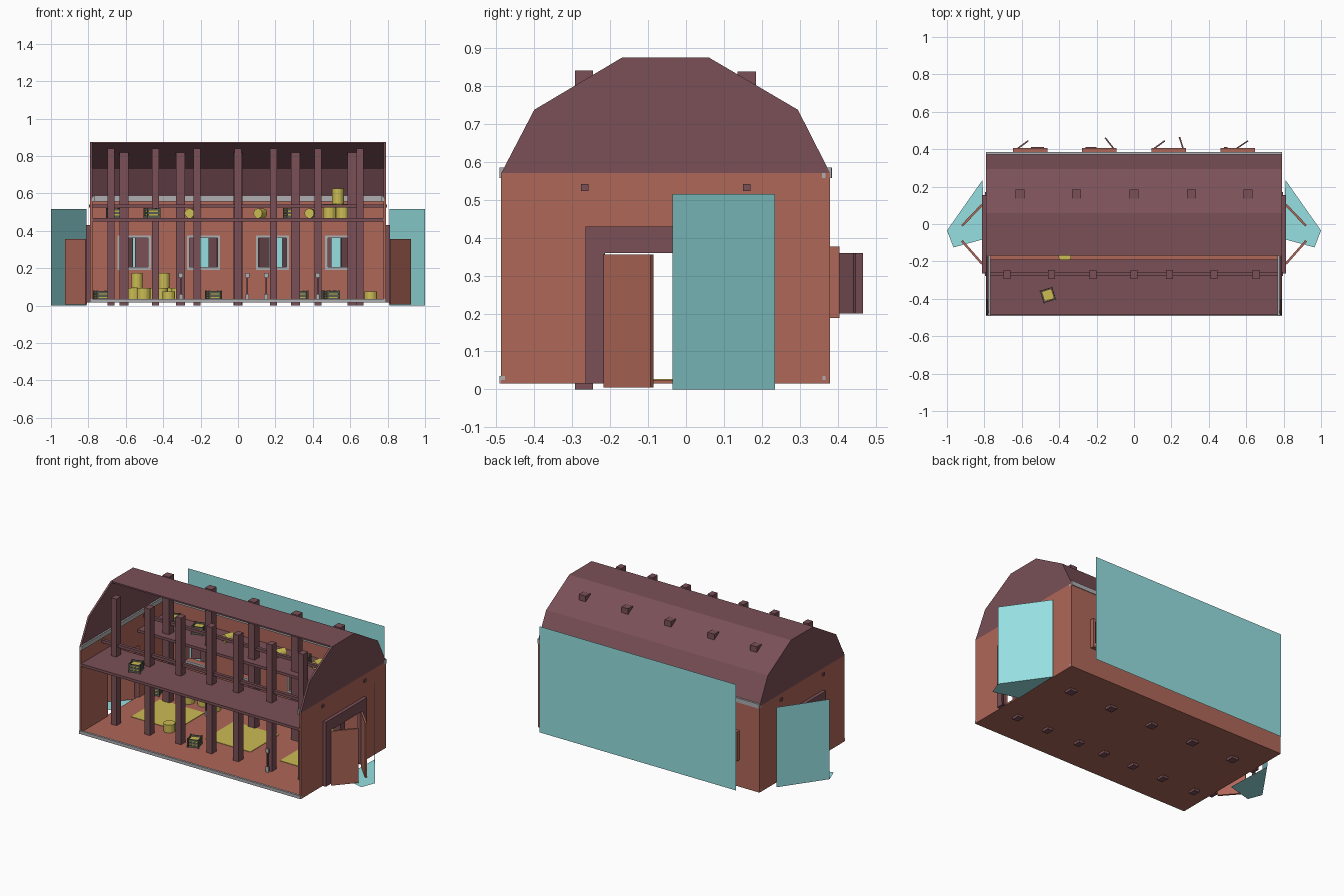
import bpy, bmesh, math, random
from mathutils import Matrix, Vector

if "Cube" in bpy.data.objects:
    bpy.data.objects.remove(bpy.data.objects["Cube"])
random.seed(4)

def mat(name, r, g, b):
    m = bpy.data.materials.new(name)
    lin = [((c / 255 + 0.055) / 1.055) ** 2.4 for c in (r, g, b)]
    m.diffuse_color = (*lin, 1)
    m.use_nodes = True
    m.node_tree.nodes["Principled BSDF"].inputs["Base Color"].default_value = m.diffuse_color
    return m

RED = mat("terracotta", 175, 103, 88)
PURPLE = mat("purple brown wood", 122, 80, 87)
BLUE = mat("pale blue", 150, 224, 226)
HAY = mat("hay yellow", 204, 188, 84)
GREY = mat("grey trim", 175, 175, 178)
OLIVE = mat("dark olive", 96, 100, 88)

def finish(name, bm, m):
    me = bpy.data.meshes.new(name)
    bm.to_mesh(me)
    bm.free()
    me.materials.append(m)
    ob = bpy.data.objects.new(name, me)
    bpy.context.collection.objects.link(ob)
    return ob

def add_box(bm, x0, x1, y0, y1, z0, z1, M=Matrix()):
    S = Matrix.Translation(((x0+x1)/2, (y0+y1)/2, (z0+z1)/2)) @ Matrix.Diagonal((x1-x0, y1-y0, z1-z0, 1))
    bmesh.ops.create_cube(bm, size=1, matrix=M @ S)

def boxes(name, m, items):
    bm = bmesh.new()
    for b in items:
        add_box(bm, *b)
    return finish(name, bm, m)

def sheet(name, m, pts):
    bm = bmesh.new()
    bm.faces.new([bm.verts.new(p) for p in pts])
    return finish(name, bm, m)

def prism(name, m, yz, x0, x1):
    bm = bmesh.new()
    f = bm.faces.new([bm.verts.new((x0, y, z)) for y, z in yz])
    r = bmesh.ops.extrude_face_region(bm, geom=[f])
    bmesh.ops.translate(bm, vec=(x1-x0, 0, 0), verts=[v for v in r["geom"] if isinstance(v, bmesh.types.BMVert)])
    bmesh.ops.recalc_face_normals(bm, faces=bm.faces)
    return finish(name, bm, m)

def panel(name, m, p, q, z0, z1, t=0.008):
    # upright board standing between plan points p and q
    p, q = Vector((*p, 0)), Vector((*q, 0))
    d = q - p
    bm = bmesh.new()
    add_box(bm, 0, d.length, -t/2, t/2, z0, z1,
            Matrix.Translation(p) @ Matrix.Rotation(math.atan2(d.y, d.x), 4, 'Z'))
    return finish(name, bm, m)

def bale(x, y, z, r, h, lying=False):
    bm = bmesh.new()
    M = Matrix.Translation((x, y, z + (r if lying else h/2)))
    if lying:
        M = M @ Matrix.Rotation(random.uniform(-.6, .6), 4, 'Z') @ Matrix.Rotation(math.pi/2, 4, 'X')
    bmesh.ops.create_cone(bm, cap_ends=True, segments=14, radius1=r, radius2=r, depth=h, matrix=M)
    finish("hay_bale", bm, HAY)

def crate(x, y, z, s=0.065, h=0.055, rot=0.3):
    M = Matrix.Translation((x, y, z)) @ Matrix.Rotation(rot, 4, 'Z')
    a, t = s/2, 0.004
    bm = bmesh.new()
    for i in range(4):  # corner posts and slats for each side
        R = M @ Matrix.Rotation(i*math.pi/2, 4, 'Z')
        add_box(bm, a-t, a+t, a-t, a+t, 0, h, R)
        for k in (0.15, 0.5, 0.85):
            add_box(bm, -a, a, a-t/2, a+t/2, k*h-.006, k*h+.006, R)
    finish("crate", bm, OLIVE)
    bm = bmesh.new()
    add_box(bm, -a*.85, a*.85, -a*.85, a*.85, 0.002, h*.8, M)
    finish("crate_hay", bm, HAY)

# floor, front curb and hay patches
XW, YF, YB, Z0, ZE = 0.79, -0.487, 0.38, 0.015, 0.57
boxes("floor", RED, [(-XW, XW, YF, YB, Z0, .025)])
boxes("front_curb", GREY, [(-XW, XW, YF-.004, YF+.01, Z0, .035)])
boxes("hay_patch", HAY, [(x-.16, x+.16, -.145, .145, .024, .028) for x in (-.5, .03, .56)])

# end walls with doorway, frame, open doors, gable and pale blue screens
D0, D1, DT = -.213, .103, .36
gable = [(YF, ZE), (-.40, .737), (-.168, .875), (.06, .875), (.295, .737), (YB, ZE)]
for s in (-1, 1):
    def sx(a, b): return (min(s*a, s*b), max(s*a, s*b))
    w = sx(XW-.012, XW)
    boxes("end_wall", RED, [(*w, YF, D0, Z0, ZE), (*w, D1, YB, Z0, ZE), (*w, D0, D1, DT, ZE)])
    f = sx(XW-.006, .812)
    boxes("door_frame", PURPLE, [(*f, D0-.052, D0, Z0, .43), (*f, D1, D1+.052, Z0, .43), (*f, D0, D1, DT, .43)])
    panel("door", RED, (s*.812, D0), (s*.92, -.09), .005, .355, .012)
    panel("door", RED, (s*.812, D1), (s*.92, -.01), .005, .355, .012)
    prism("gable_end", PURPLE, gable, s*(XW-.012), s*XW)
    boxes("gable_trim", GREY, [(*sx(XW-.022, XW-.01), YF-.005, YB+.005, .557, .585)])
    sheet("end_screen", BLUE, [(s*.81, .235, 0), (s, -.035, 0), (s, -.035, .515), (s*.81, .235, .515)])
    sheet("end_screen_base", BLUE, [(s*.81, .235, 0), (s, -.035, 0), (s*.965, -.125, 0), (s*.8, -.08, 0)])

# back wall with four window openings
WX, WH, W0, W1 = (-.555, -.185, .185, .555), .075, .205, .36
edges = [-XW] + [e for x in WX for e in (x-WH, x+WH)] + [XW]
wall = [(edges[i], edges[i+1], YB-.012, YB, W0, W1) for i in range(0, len(edges), 2)]
wall += [(-XW, XW, YB-.012, YB, Z0, W0), (-XW, XW, YB-.012, YB, W1, ZE)]
boxes("back_wall", RED, wall)
boxes("back_trim", GREY, [(-XW, XW, YB-.022, YB+.004, .557, .585)])
boxes("back_screen_rail", GREY, [(-XW, XW, YB-.02, YB-.012, .025, .035)])
sheet("back_screen", BLUE, [(.7, .49, .047), (-.7, .49, .047), (-.7, .49, .73), (.7, .49, .73)])

def frame(name, m, x, g, y0, y1):
    o = WH + g
    boxes(name, m, [(x-o, x-WH, y0, y1, W0-g, W1+g), (x+WH, x+o, y0, y1, W0-g, W1+g),
                    (x-WH, x+WH, y0, y1, W0-g, W0), (x-WH, x+WH, y0, y1, W1, W1+g)])
for x in WX:
    frame("window_outer_frame", RED, x, .017, YB, .405)
    frame("window_inner_frame", GREY, x, .014, YB-.02, YB-.012)
for p, q in (((-.62, .405), (-.565, .445)), ((-.55, .408), (-.48, .408)),
             ((-.26, .408), (-.20, .408)), ((-.11, .405), (-.155, .462)),
             ((.11, .405), (.165, .445)), ((.262, .405), (.243, .465)),
             ((.48, .408), (.50, .408)), ((.55, .405), (.61, .445))):
    panel("shutter", PURPLE, p, q, .2, .36)

# roof shell: flat crown and two back slopes, front left open
outer = gable[2:]
inner = [(YB-.012, ZE), (.287, .73), (.057, .866), (-.168, .866)]
prism("roof", PURPLE, outer + inner, -.782, .782)

# posts through the roof, lofts and rails
boxes("front_post", PURPLE, [(x-.019, x+.019, -.293, -.245, 0, .84)
                             for x in (-.68, -.442, -.22, 0, .19, .427, .652)])
boxes("back_post", PURPLE, [(x-.024, x+.024, .136, .185, 0, .838) for x in (-.61, -.307, 0, .307, .61)])
boxes("loft_floor", PURPLE, [(-.78, .78, YF, -.19, .45, .467), (-.78, .78, .09, YB-.012, .45, .467)])
boxes("loft_rail", PURPLE, [(-.797, .797, y-.01, y+.01, .523, .541) for y in (-.267, .16)])

# hay bales on the floor and in the back loft
FL, LF = .025, .467
for x, y in ((-.56, .29), (-.505, .22), (-.47, .31), (-.41, .24), (-.36, .3), (-.32, .22)):
    bale(x, y, FL, .037, .07)
for x, y in ((-.54, .26), (-.395, .27)):
    bale(x, y, FL + .07, .03, .08)
bale(.71, .28, FL, .035, .05)
bale(-.37, -.17, FL, .035, .05)
for x in (-.25, .12, .385):
    bale(x, .26, LF, .026, .06, True)
for x in (.49, .56):
    bale(x, .27, LF, .036, .075)
bale(.535, .27, LF + .075, .032, .085)

# crates
for x, y, z in ((-.73, .2, FL), (.33, .25, FL), (.5, .24, FL), (.47, .3, FL), (-.13, -.255, FL),
                (-.46, -.38, LF), (-.46, .26, LF), (.285, .26, LF), (-.66, .28, LF)):
    crate(x, y, z)

# hand tools leaning near the posts
for x, y in ((-.305, .12), (.05, .3), (.15, .33), (.427, -.31)):
    boxes("tool_handle", PURPLE, [(x-.004, x+.004, y-.004, y+.004, FL, .15)])
    boxes("tool_head", GREY, [(x-.012, x+.012, y-.004, y+.004, .15, .175), (x-.01, x+.01, y-.005, y+.005, FL, .06)])
